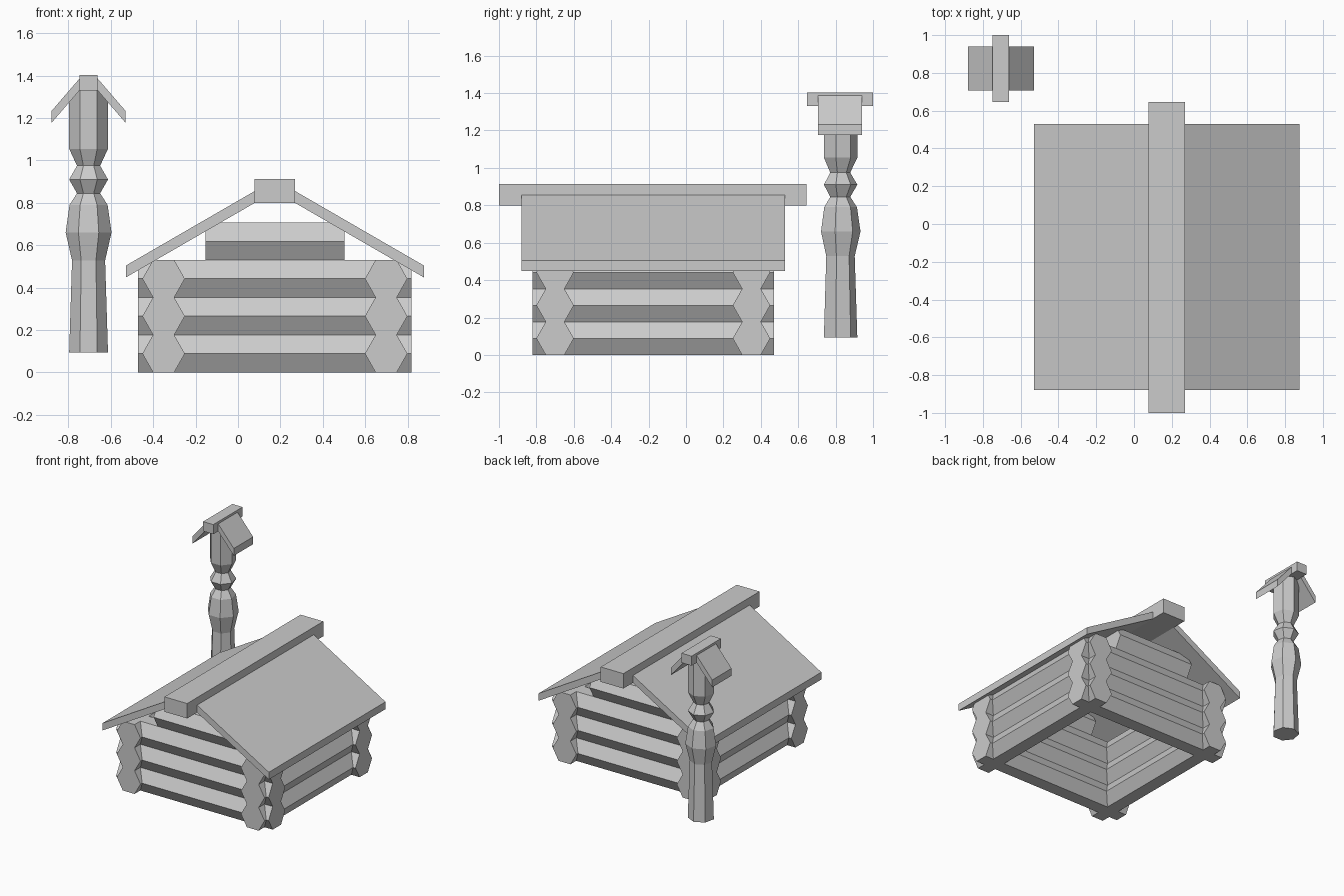
import bpy, bmesh
from math import sin, cos, pi

if "Cube" in bpy.data.objects:
    bpy.data.objects.remove(bpy.data.objects["Cube"])

CX, CY = 0.174, -0.175        # cabin centre
PX, PY = -0.705, 0.822        # post centre
COURSE = 0.1767               # log height


def make(name, rings):
    """Skin a list of equal-sized vertex rings and cap both ends."""
    bm = bmesh.new()
    loops = [[bm.verts.new(p) for p in ring] for ring in rings]
    n = len(loops[0])
    for a, b in zip(loops, loops[1:]):
        for i in range(n):
            j = (i + 1) % n
            bm.faces.new((a[i], a[j], b[j], b[i]))
    bm.faces.new(loops[0])
    bm.faces.new(loops[-1])
    bmesh.ops.recalc_face_normals(bm, faces=bm.faces)
    mesh = bpy.data.meshes.new(name)
    bm.to_mesh(mesh)
    bm.free()
    obj = bpy.data.objects.new(name, mesh)
    bpy.context.collection.objects.link(obj)
    return obj


def extrude_y(name, profile, y0, y1):
    return make(name, [[(x, y, z) for x, z in profile] for y in (y0, y1)])


def log(name, axis, offset, z, half):
    """Hexagonal log lying along x or y."""
    h = COURSE
    hexagon = [(-.05, 0), (.05, 0), (.1, h / 2), (.05, h), (-.05, h), (-.1, h / 2)]
    if axis == 'x':
        rings = [[(CX + e, CY + offset + s, z + t) for s, t in hexagon] for e in (-half, half)]
    else:
        rings = [[(CX + offset + s, CY + e, z + t) for s, t in hexagon] for e in (-half, half)]
    return make(name, rings)


def roof(name, cx, ridge_half, eave_half, ridge_z, eave_z, thick, box_top, slab_y, box_y):
    """Two sloping slabs with a square ridge beam."""
    for side, s in (("left", -1), ("right", 1)):
        a, b = cx + s * ridge_half, cx + s * eave_half
        extrude_y(f"{name}_{side}_slab",
                  [(a, ridge_z), (b, eave_z), (b, eave_z + thick), (a, ridge_z + thick)], *slab_y)
    a, b = cx - ridge_half, cx + ridge_half
    extrude_y(f"{name}_ridge_beam",
              [(a, ridge_z), (b, ridge_z), (b, box_top), (a, box_top)], *box_y)


# Log walls, three courses with crossing ends
for i in range(3):
    for s, fb, lr in ((-1, "front", "left"), (1, "back", "right")):
        log(f"{fb}_wall_log_{i + 1}", 'x', s * 0.525, i * COURSE, 0.645)
        log(f"{lr}_wall_log_{i + 1}", 'y', s * 0.525, i * COURSE, 0.645)

# Short gable logs
for s, fb in ((-1, "front"), (1, "back")):
    log(f"{fb}_gable_log", 'x', s * 0.525, 3 * COURSE, 0.328)

# Cabin roof
roof("cabin_roof", CX, 0.096, 0.703, 0.799, 0.448, 0.056, 0.913, (-0.88, 0.53), (-1.0, 0.645))

# Turned seven-sided post: (radius, height)
profile = [(.094, .093), (.08, .528), (.111, .66), (.092, .79), (.056, .845),
           (.094, .91), (.056, .975), (.094, 1.055), (.094, 1.33)]
make("carved_post", [[(PX + r * sin(2 * pi * k / 7), PY + r * cos(2 * pi * k / 7), z)
                      for k in range(7)] for r, z in profile])

# Small roof on the post
roof("post_roof", PX, 0.043, 0.175, 1.33, 1.177, 0.056, 1.403, (0.706, 0.94), (0.647, 1.0))
